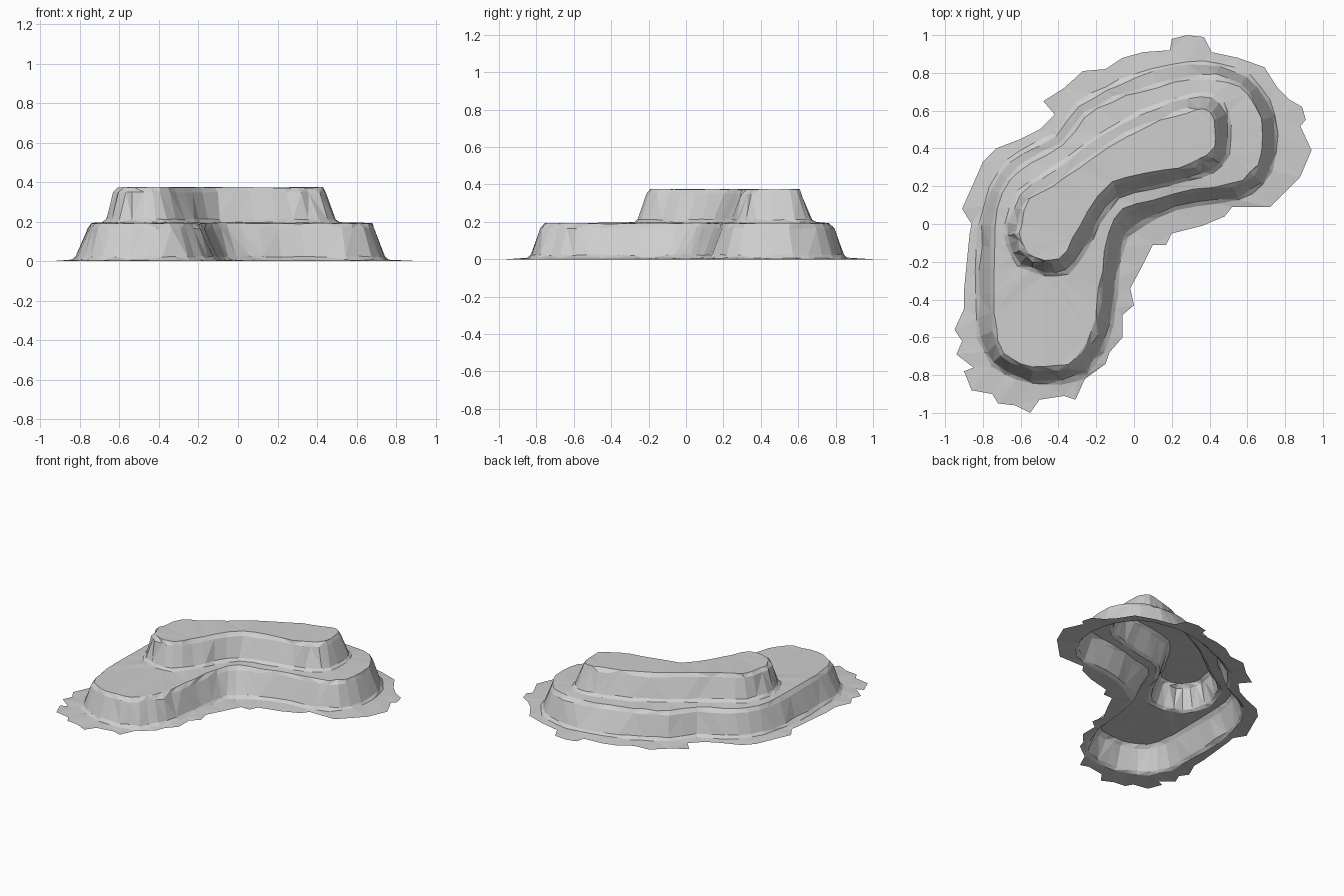
import bpy, bmesh, random
from mathutils import Vector

random.seed(4)

# Ragged outer edge of the ground skirt
SKIRT = [(-.91, .08), (-.83, .26), (-.80, .33), (-.73, .40), (-.60, .45), (-.50, .50),
         (-.42, .58), (-.48, .65), (-.37, .72), (-.27, .81), (-.15, .82), (-.06, .88),
         (.05, .91), (.19, .92), (.20, .98), (.28, 1.0), (.37, .99), (.41, .91),
         (.55, .88), (.69, .83), (.76, .72), (.82, .66), (.89, .62), (.91, .55),
         (.88, .52), (.94, .39), (.88, .25), (.80, .17), (.72, .09), (.52, .09),
         (.48, .04), (.36, -.01), (.20, -.05), (.17, -.11), (.10, -.11), (.04, -.23),
         (-.02, -.34), (0, -.43), (-.06, -.48), (-.06, -.60), (-.13, -.68), (-.15, -.74),
         (-.26, -.82), (-.31, -.93), (-.37, -.91), (-.50, -.93), (-.55, -1.0), (-.63, -.96),
         (-.72, -.95), (-.75, -.90), (-.86, -.88), (-.90, -.78), (-.85, -.76), (-.94, -.69),
         (-.91, -.62), (-.95, -.56), (-.90, -.45), (-.90, -.35), (-.87, -.05), (-.86, 0)]

# Lower tier: foot x, y and rim x, y
LOWER = [(-.80, .10, -.72, .08), (-.73, .27, -.66, .23), (-.60, .39, -.55, .33),
         (-.43, .48, -.38, .42), (-.30, .64, -.26, .56), (-.15, .73, -.11, .65),
         (0, .79, .03, .70), (.19, .85, .21, .75), (.37, .86, .36, .77),
         (.54, .83, .50, .75), (.67, .73, .60, .68), (.75, .57, .67, .55),
         (.75, .37, .67, .38), (.69, .21, .62, .27), (.55, .13, .51, .21),
         (.34, .10, .32, .18), (.13, .04, .10, .13), (.01, -.04, -.06, .08),
         (-.05, -.12, -.14, -.05), (-.08, -.29, -.17, -.25), (-.10, -.45, -.20, -.42),
         (-.13, -.61, -.22, -.57), (-.20, -.74, -.27, -.67), (-.31, -.83, -.35, -.74),
         (-.46, -.85, -.47, -.75), (-.62, -.83, -.60, -.74), (-.75, -.75, -.69, -.68),
         (-.83, -.60, -.73, -.55), (-.84, -.38, -.74, -.36), (-.83, -.12, -.74, -.12)]

# Upper tier: foot x, y and rim x, y
UPPER = [(-.68, 0, -.60, 0), (-.62, .17, -.55, .13), (-.50, .26, -.44, .19),
         (-.35, .36, -.30, .29), (-.18, .48, -.14, .40), (.03, .60, .06, .51),
         (.21, .66, .21, .57), (.36, .70, .33, .60), (.47, .65, .40, .59),
         (.52, .53, .43, .51), (.50, .37, .42, .41), (.42, .27, .35, .34),
         (.29, .23, .24, .30), (.09, .18, .06, .27), (-.08, .13, -.12, .22),
         (-.18, 0, -.25, .07), (-.25, -.15, -.32, -.08), (-.35, -.26, -.40, -.18),
         (-.48, -.27, -.48, -.19), (-.61, -.22, -.56, -.16), (-.68, -.11, -.60, -.09)]

bm = bmesh.new()


def densify(rows):
    """Add a smooth midpoint between each pair of neighbouring rows."""
    pts = [Vector(r) for r in rows]
    out, n = [], len(pts)
    for i in range(n):
        a, b, c, d = (pts[(i + k) % n] for k in (-1, 0, 1, 2))
        out += [b, (b + c) * 0.5625 - (a + d) * 0.0625]
    return out


def ring(points, z, rough=0.0, rough_z=0.0):
    r = random.uniform
    return [bm.verts.new((p[0] + r(-rough, rough), p[1] + r(-rough, rough),
                          z + r(-rough_z, rough_z))) for p in points]


def loop_edges(verts):
    edges = []
    for a, b in zip(verts, verts[1:] + verts[:1]):
        edges.append(bm.edges.get((a, b)) or bm.edges.new((a, b)))
    return edges


def fill(*rings):
    """Fill a flat area bounded by one or two rings."""
    edges = [e for r in rings for e in loop_edges(r)]
    bmesh.ops.triangle_fill(bm, use_beauty=True, edges=edges, normal=(0, 0, 1))


def tier(rows, z0, z1):
    """Rough sloping rock wall with a flared foot and a rounded rim."""
    rows = densify(rows)
    rings = []
    for t, h, rough in ((0, 0, .007), (.22, .09, .008), (.78, .86, .010), (1, 1, .007)):
        pts = [(w[0] + (w[2] - w[0]) * t, w[1] + (w[3] - w[1]) * t) for w in rows]
        rings.append(ring(pts, z0 + (z1 - z0) * h, rough, .003))
    for low, high in zip(rings, rings[1:]):
        n = len(low)
        for i in range(n):
            j = (i + 1) % n
            a, b, c, d = low[i], high[i], high[j], low[j]
            # alternate the facet diagonals at random
            if random.random() < .5:
                bm.faces.new((a, b, c))
                bm.faces.new((a, c, d))
            else:
                bm.faces.new((a, b, d))
                bm.faces.new((b, c, d))
    return rings[0], rings[-1]


# Ground skirt, lower wall, ledge, upper wall and plateau, open underneath
skirt = ring(SKIRT, 0)
foot1, rim1 = tier(LOWER, .007, .192)
foot2, rim2 = tier(UPPER, .197, .374)
fill(skirt, foot1)
fill(rim1, foot2)
fill(rim2)

# Turn all faces upward and outward
for f in bm.faces:
    f.normal_update()
    if f.normal.z < 0:
        f.normal_flip()

mesh = bpy.data.meshes.new("terraced_rock")
bm.to_mesh(mesh)
bm.free()
stone = bpy.data.materials.new("light_grey_stone")
stone.diffuse_color = (.62, .62, .62, 1)
mesh.materials.append(stone)
rock = bpy.data.objects.new("terraced_rock", mesh)
bpy.context.collection.objects.link(rock)
